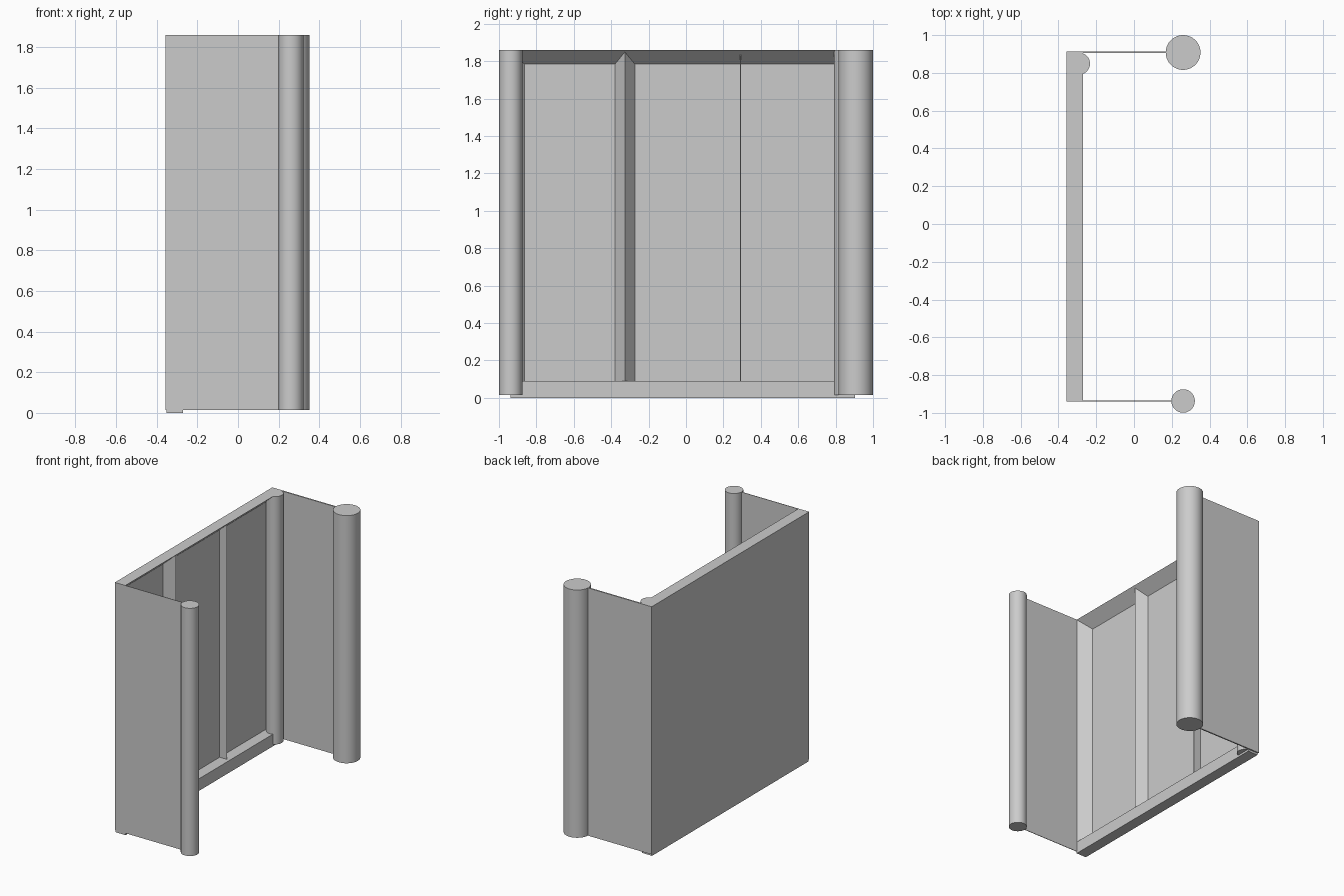
import bpy
import bmesh
from mathutils import Vector

cube = bpy.data.objects.get("Cube")
if cube:
    bpy.data.objects.remove(cube, do_unlink=True)

grey = bpy.data.materials.new("plain grey")
grey.use_nodes = True
colour = (0.6, 0.6, 0.6, 1)
grey.diffuse_color = colour
grey.node_tree.nodes["Principled BSDF"].inputs["Base Color"].default_value = colour

# Shared levels
LOW, SILL, HIGH = 0.015, 0.09, 1.86
WALL, INNER = -0.357, -0.27
FRONT, BACK = -0.937, 0.912
SLOPE_LOW = 1.78


def finish(name, bm):
    bmesh.ops.recalc_face_normals(bm, faces=bm.faces)
    mesh = bpy.data.meshes.new(name)
    bm.to_mesh(mesh)
    bm.free()
    mesh.materials.append(grey)
    obj = bpy.data.objects.new(name, mesh)
    bpy.context.collection.objects.link(obj)
    return obj


def prism(name, points, offset):
    """Extrude a closed outline along an offset."""
    bm = bmesh.new()
    face = bm.faces.new([bm.verts.new(p) for p in points])
    new = bmesh.ops.extrude_face_region(bm, geom=[face], use_keep_orig=True)["geom"]
    verts = [v for v in new if isinstance(v, bmesh.types.BMVert)]
    bmesh.ops.translate(bm, verts=verts, vec=Vector(offset))
    return finish(name, bm)


def box(name, x0, x1, y0, y1, z0, z1):
    outline = [(x0, y0, z0), (x1, y0, z0), (x1, y1, z0), (x0, y1, z0)]
    return prism(name, outline, (0, 0, z1 - z0))


def upright(name, outline, z0, z1):
    return prism(name, [(x, y, z0) for x, y in outline], (0, 0, z1 - z0))


def post(name, x, y, radius):
    bm = bmesh.new()
    bmesh.ops.create_cone(bm, cap_ends=True, segments=64, radius1=radius,
                          radius2=radius, depth=HIGH - LOW)
    bmesh.ops.translate(bm, verts=bm.verts, vec=(x, y, (LOW + HIGH) / 2))
    obj = finish(name, bm)
    bpy.ops.object.select_all(action='DESELECT')
    obj.select_set(True)
    bpy.context.view_layer.objects.active = obj
    bpy.ops.object.shade_smooth_by_angle()


# Thin walls
box("main_wall", WALL, WALL + 0.004, FRONT, BACK, LOW, HIGH)
box("front_panel", WALL, 0.26, FRONT - 0.002, FRONT + 0.002, LOW, HIGH)
box("back_panel", WALL, 0.26, BACK - 0.008, BACK + 0.002, LOW, HIGH)

# Top rail with a sloping underside, and square bottom rail
prism("top_rail", [(WALL, FRONT, HIGH), (INNER, FRONT, HIGH), (WALL, FRONT, SLOPE_LOW)],
      (0, BACK - FRONT, 0))
box("bottom_rail", WALL + 0.004, INNER, FRONT, BACK - 0.008, 0, SILL)

# Ribs on the inside of the main wall
upright("ridge_rib", [(WALL, -0.383), (-0.282, -0.327), (WALL, -0.27)], SILL, 1.85)
upright("corner_rib", [(WALL, FRONT), (INNER, FRONT), (WALL, -0.86)], SILL, HIGH)
box("thin_rib", WALL, -0.295, 0.289, 0.293, SILL, 1.837)

# Round posts
post("corner_post", -0.291, 0.849, 0.058)
post("front_post", 0.26, FRONT, 0.062)
post("back_post", 0.26, 0.908, 0.092)
